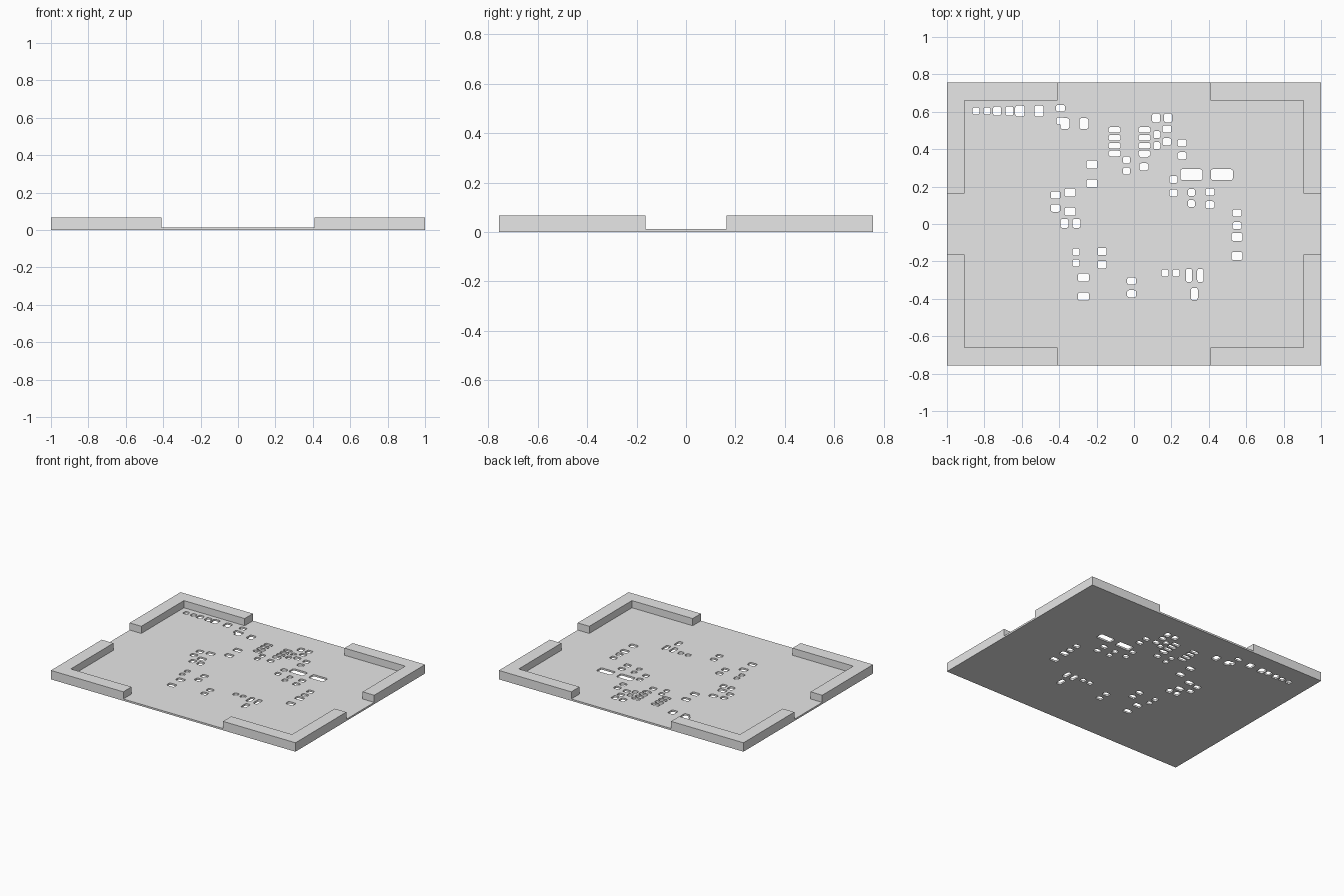
import bpy, bmesh, math

if "Cube" in bpy.data.objects:
    bpy.data.objects.remove(bpy.data.objects["Cube"])

HX, HY = 1.0, 0.757        # half size of the sheet
T, TOP = 0.013, 0.066      # sheet thickness, bracket top

grey = bpy.data.materials.new("light_grey")
grey.diffuse_color = (0.8, 0.8, 0.8, 1)
grey.use_nodes = True
grey.node_tree.nodes["Principled BSDF"].inputs["Base Color"].default_value = grey.diffuse_color


def prism(bm, pts, z0, z1):
    """Extrude a counter-clockwise outline from z0 to z1."""
    face = bm.faces.new([bm.verts.new((x, y, z0)) for x, y in pts])
    side = bmesh.ops.extrude_face_region(bm, geom=[face])["geom"]
    for v in side:
        if isinstance(v, bmesh.types.BMVert):
            v.co.z = z1


def finish(bm, name):
    bmesh.ops.recalc_face_normals(bm, faces=bm.faces)
    me = bpy.data.meshes.new(name)
    bm.to_mesh(me)
    bm.free()
    me.materials.append(grey)
    ob = bpy.data.objects.new(name, me)
    bpy.context.collection.objects.link(ob)
    return ob


def rounded(cx, cy, w, h, r=0.011, n=3):
    """Rounded rectangle outline."""
    pts = []
    for k, (sx, sy) in enumerate([(1, 1), (-1, 1), (-1, -1), (1, -1)]):
        for i in range(n + 1):
            a = math.pi / 2 * (k + i / n)
            pts.append((cx + sx * (w / 2 - r) + r * math.cos(a),
                        cy + sy * (h / 2 - r) + r * math.sin(a)))
    return pts


# Pad openings: (width, height, spacing x, spacing y, count, first centres)
groups = [
    (.038, .038, 0, -.059, 2, [(-.040, .342), (.122, .478), (.307, .168), (-.310, -.150)]),
    (.038, .038, .059, 0, 2, [(.166, -.262)]),
    (.048, .038, 0, -.068, 2, [(.406, .171), (.551, .059), (-.013, -.305), (.176, .508),
                               (.053, .374), (.257, .433)]),
    (.043, .038, 0, -.072, 2, [(.211, .238)]),
    (.050, .040, 0, -.070, 2, [(-.420, .155), (-.171, -.147)]),
    (.060, .043, 0, -.102, 2, [(-.224, .318), (-.342, .168), (.551, -.069), (-.270, -.286)]),
    (.043, .048, .064, 0, 2, [(.118, .567), (-.372, .003)]),
    (.048, .058, .102, 0, 2, [(-.370, .537)]),
    (.064, .030, 0, -.042, 4, [(-.104, .503), (.056, .503)]),
    (.118, .058, .163, 0, 2, [(.307, .264)]),
    (.034, .071, .061, 0, 2, [(.294, -.275)]),
    (.036, .066, 0, 0, 1, [(.323, -.374)]),
    (.050, .035, 0, 0, 1, [(-.393, .619)]),
    (.044, .038, 0, 0, 1, [(-.393, .551)]),
    # row along the upper left
    (.038, .038, .059, 0, 2, [(-.845, .604)]),
    (.043, .048, .066, 0, 2, [(-.732, .604)]),
    (.050, .058, .102, 0, 2, [(-.610, .604)]),
]

# Sheet
bm = bmesh.new()
prism(bm, [(-HX, -HY), (HX, -HY), (HX, HY), (-HX, HY)], 0, T)
sheet = finish(bm, "stencil_sheet")

# Cutter for all openings
bm = bmesh.new()
for w, h, dx, dy, count, starts in groups:
    for x, y in starts:
        for i in range(count):
            prism(bm, rounded(x + i * dx, y + i * dy, w, h), -0.05, 0.05)
cutter = finish(bm, "opening_cutter")
cutter.hide_render = True
cutter.hide_set(True)

mod = sheet.modifiers.new("openings", "BOOLEAN")
mod.operation = 'DIFFERENCE'
mod.solver = 'EXACT'
mod.use_self = True
mod.object = cutter

# L-shaped corner brackets, one per corner
outline = [(HX, HY), (.408, HY), (.408, .661), (.905, .661), (.905, .163), (HX, .163)]
for sx, sname in ((-1, "left"), (1, "right")):
    for sy, yname in ((-1, "front"), (1, "back")):
        bm = bmesh.new()
        prism(bm, [(x * sx, y * sy) for x, y in outline], T, TOP)
        finish(bm, f"corner_bracket_{yname}_{sname}")
